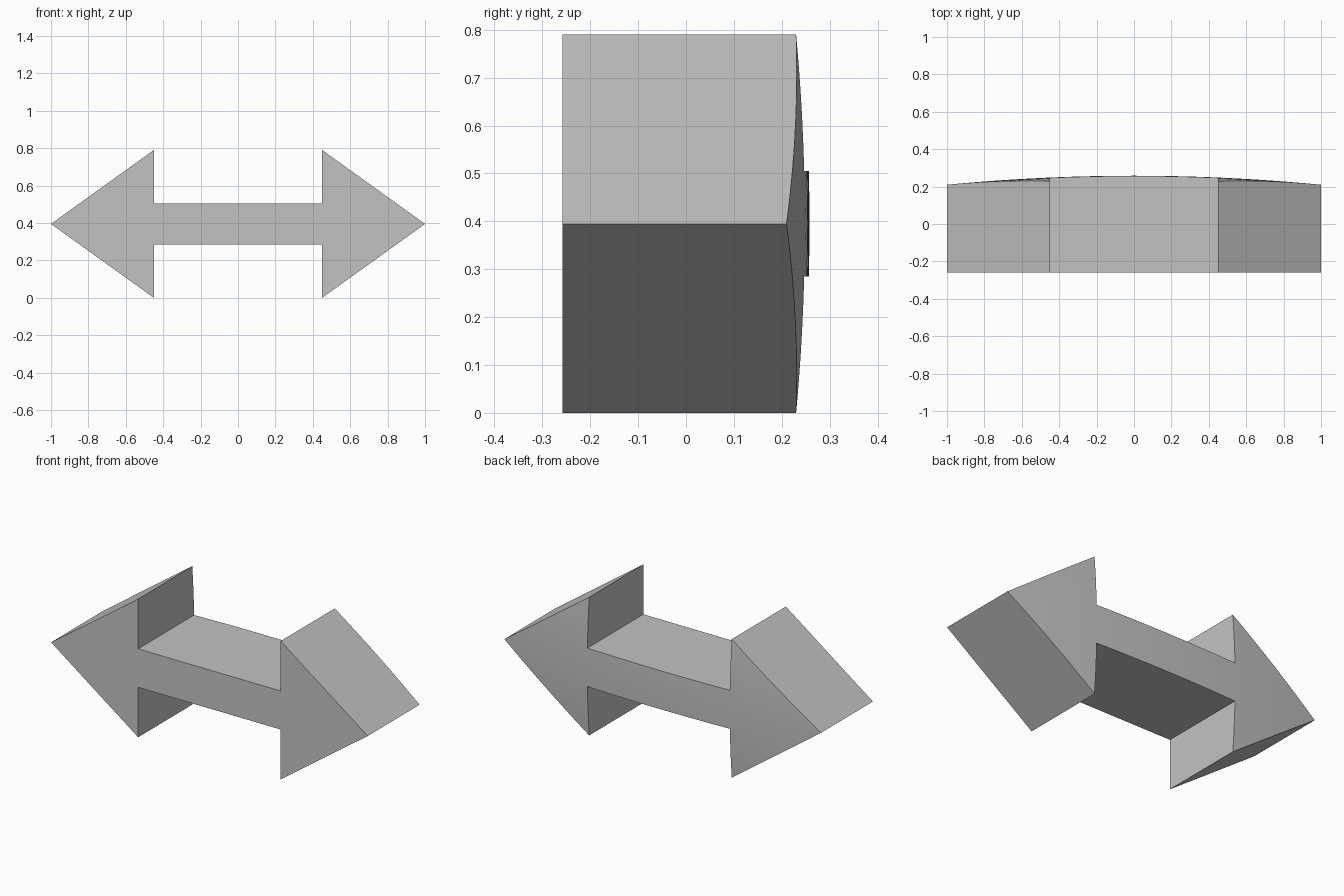
import bpy
import bmesh
import math
from mathutils import Vector

cube = bpy.data.objects.get("Cube")
if cube:
    bpy.data.objects.remove(cube, do_unlink=True)

HEAD_X, HEAD_H, SHAFT_H = 0.45, 0.395, 0.11
MID_Z, DEPTH = 0.395, 0.258

# Plain grey material
grey = bpy.data.materials.new("light_grey")
grey.use_nodes = True
colour = (0.545, 0.545, 0.545, 1)
grey.diffuse_color = colour
grey.node_tree.nodes["Principled BSDF"].inputs["Base Color"].default_value = colour

# Double arrow outline: upper half, then its mirror below the centre line
upper = [(1, 0), (HEAD_X, HEAD_H), (HEAD_X, SHAFT_H),
         (-HEAD_X, SHAFT_H), (-HEAD_X, HEAD_H), (-1, 0)]
outline = upper + [(x, -h) for x, h in reversed(upper[1:-1])]

# Flat front face extruded to a solid block
bm = bmesh.new()
front = bm.faces.new([bm.verts.new((x, -DEPTH, MID_Z + h)) for x, h in outline])
bmesh.ops.extrude_face_region(bm, geom=[front], use_keep_orig=True)
back_verts = [v for v in bm.verts if v not in front.verts[:]]
for v in back_verts:
    v.co.y = DEPTH
bmesh.ops.recalc_face_normals(bm, faces=bm.faces)


def cut_back(point, normal):
    """Slice only the back cap along a plane."""
    faces = [f for f in bm.faces if all(v.co.y > 0 for v in f.verts)]
    geom = set(faces)
    for f in faces:
        geom.update(f.edges)
        geom.update(f.verts)
    bmesh.ops.bisect_plane(bm, geom=list(geom), dist=1e-5,
                           plane_co=Vector(point), plane_no=Vector(normal))


# Slice the back cap into a fine grid
for i in range(-19, 20):
    cut_back((i / 20, 0, 0), (1, 0, 0))
for i in range(-7, 8):
    cut_back((0, 0, MID_Z + i * 0.055), (0, 0, 1))

# Bulge the back cap gently along both axes
for v in bm.verts:
    if v.co.y > 0:
        v.co.y = DEPTH - 0.048 * v.co.x ** 2 - 0.117 * (v.co.z - MID_Z) ** 2
bmesh.ops.triangulate(bm, faces=[f for f in bm.faces
                                 if all(v.co.y > 0 for v in f.verts)])
bmesh.ops.recalc_face_normals(bm, faces=bm.faces)

mesh = bpy.data.meshes.new("double_arrow")
bm.to_mesh(mesh)
bm.free()
mesh.materials.append(grey)
arrow = bpy.data.objects.new("double_arrow", mesh)
bpy.context.collection.objects.link(arrow)

# Smooth back with crisp borders
bpy.ops.object.select_all(action="DESELECT")
arrow.select_set(True)
bpy.context.view_layer.objects.active = arrow
bpy.ops.object.shade_smooth_by_angle(angle=math.radians(30))
